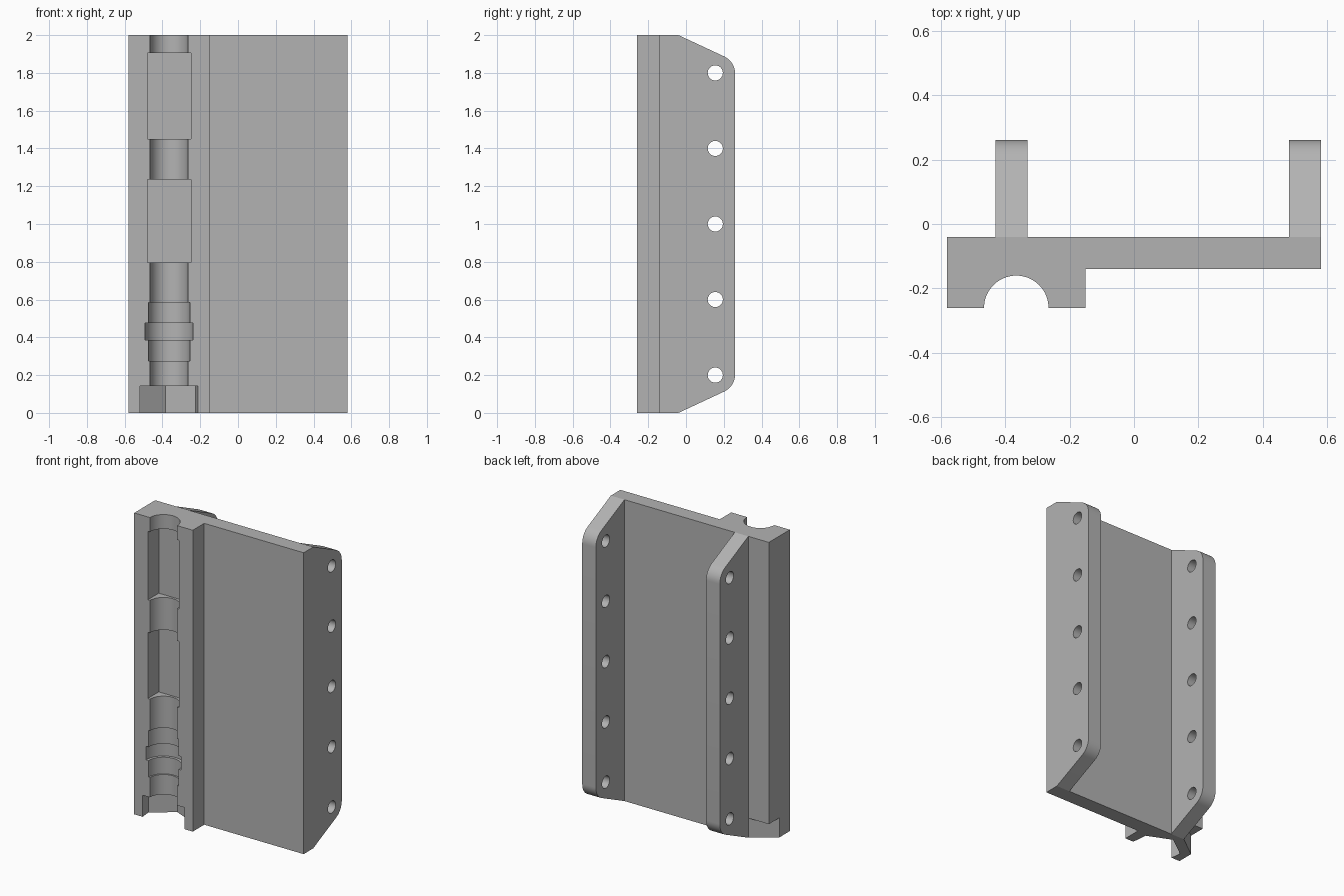
import bpy
import bmesh
import math
from mathutils import Vector

default = bpy.data.objects.get("Cube")
if default:
    bpy.data.objects.remove(default, do_unlink=True)

grey = bpy.data.materials.new("plain grey")
grey.use_nodes = True
COLOUR = (0.45, 0.45, 0.45, 1)
grey.diffuse_color = COLOUR
grey.node_tree.nodes["Principled BSDF"].inputs["Base Color"].default_value = COLOUR

BORE = Vector((-0.365, -0.26))      # axis of the channel
HEIGHT = 2.0


def prism(name, points, low, high, axis="z"):
    """Extrude a closed profile: xy along z, or yz along x."""
    def place(p, d):
        return (p[0], p[1], d) if axis == "z" else (d, p[0], p[1])
    bm = bmesh.new()
    face = bm.faces.new([bm.verts.new(place(p, low)) for p in points])
    result = bmesh.ops.extrude_face_region(bm, geom=[face])
    moved = [v for v in result["geom"] if isinstance(v, bmesh.types.BMVert)]
    shift = Vector(place((0, 0), high - low))
    bmesh.ops.translate(bm, verts=moved, vec=shift)
    bmesh.ops.recalc_face_normals(bm, faces=bm.faces)
    mesh = bpy.data.meshes.new(name)
    bm.to_mesh(mesh)
    bm.free()
    mesh.materials.append(grey)
    obj = bpy.data.objects.new(name, mesh)
    bpy.context.collection.objects.link(obj)
    return obj


def ring(centre, radius, sides, turn=0.0):
    return [(centre[0] + radius * math.cos(turn + math.tau * i / sides),
             centre[1] + radius * math.sin(turn + math.tau * i / sides))
            for i in range(sides)]


def combine(target, tool, operation):
    """Apply a boolean and discard its tool."""
    mod = target.modifiers.new(operation.lower(), "BOOLEAN")
    mod.operation = operation
    mod.solver = "EXACT"
    mod.object = tool
    tool.hide_render = True
    bpy.context.view_layer.objects.active = target
    bpy.ops.object.modifier_apply(modifier=mod.name)
    bpy.data.objects.remove(tool, do_unlink=True)


# Plate with the thick channel block along one side
body = prism("channel_plate", [(-0.58, -0.26), (-0.15, -0.26), (-0.15, -0.14),
                               (0.58, -0.14), (0.58, -0.04), (-0.58, -0.04)],
             0, HEIGHT)

# Back ribs: sloped ends with rounded outer corners
ROUND, SLOPE, EDGE = 0.1, math.radians(25), 0.26
corner_z = (EDGE + 0.04) * math.tan(SLOPE)
tangent = ROUND * math.tan((math.pi / 2 - SLOPE) / 2)
lower = []
for i in range(11):
    a = -math.pi / 2 + SLOPE + (math.pi / 2 - SLOPE) * i / 10
    lower.append((EDGE - ROUND + ROUND * math.cos(a),
                  corner_z + tangent + ROUND * math.sin(a)))
lower = [(-0.06, 0), (-0.04, 0)] + lower
rib_profile = lower + [(y, HEIGHT - z) for y, z in reversed(lower)]
for x in (-0.43, 0.48):
    combine(body, prism("rib", rib_profile, x, x + 0.1, "x"), "UNION")

# Bolt holes through both ribs
for i in range(5):
    hole = prism("bolt_hole", ring((0.155, 0.2 + 0.4 * i), 0.04, 32), -0.7, 0.7, "x")
    combine(body, hole, "DIFFERENCE")

# Stepped round channel
for radius, low, high in ((0.1, -0.1, 2.1), (0.11, 0.275, 0.585), (0.128, 0.385, 0.475)):
    combine(body, prism("bore", ring(BORE, radius, 64), low, high), "DIFFERENCE")

# Square pockets in the channel
for low, high in ((0.795, 1.235), (1.45, 1.905)):
    pocket = ring(BORE, 0.115 * math.sqrt(2), 4, math.pi / 4)
    combine(body, prism("pocket", pocket, low, high), "DIFFERENCE")

# Turned hexagonal seat at the foot
seat = ring(BORE, 0.175, 6, math.radians(36.5))
combine(body, prism("hex_seat", seat, -0.1, 0.143), "DIFFERENCE")

# Corner relief outside the seat
relief = [(-0.43, -0.04), (-0.43, 0.0), (-0.65, 0.0), (-0.65, -0.2013), (-0.58, -0.15)]
combine(body, prism("corner_relief", relief, -0.1, 0.13), "DIFFERENCE")

bpy.ops.object.select_all(action="DESELECT")
body.select_set(True)
bpy.context.view_layer.objects.active = body
bpy.ops.object.shade_smooth_by_angle(angle=math.radians(20))
